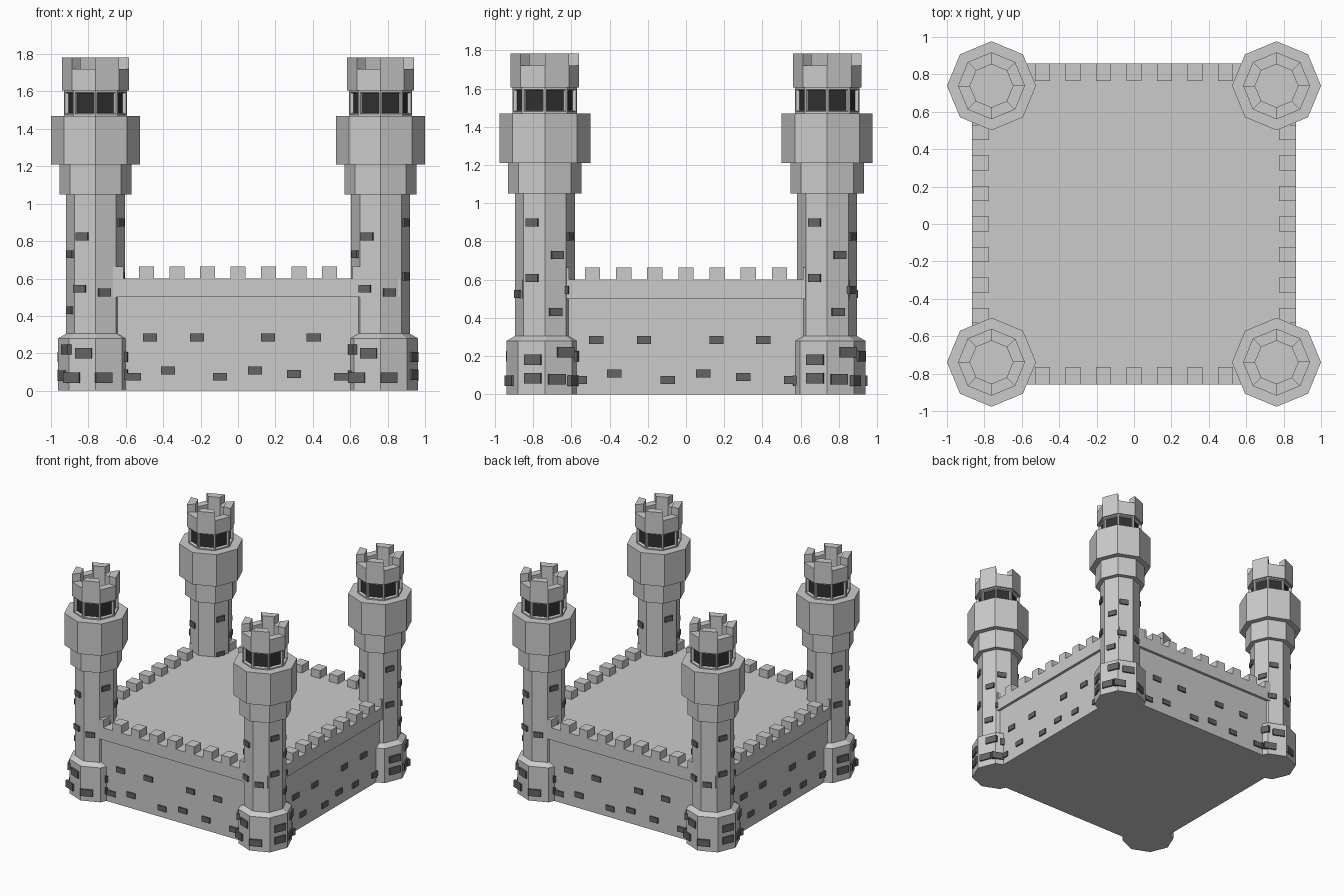
import bpy, bmesh, math
from mathutils import Matrix, Vector

if "Cube" in bpy.data.objects:
    bpy.data.objects.remove(bpy.data.objects["Cube"])

TX, TY = 0.762, 0.739            # tower centres
HX, HY = 0.866, 0.857            # parapet half sizes
C8 = math.cos(math.pi / 8)


def material(name, v):
    m = bpy.data.materials.new(name)
    m.diffuse_color = (v, v, v, 1)
    m.use_nodes = True
    m.node_tree.nodes["Principled BSDF"].inputs["Base Color"].default_value = m.diffuse_color
    return m


brick_mat = material("dark_brick", 0.13)
window_mat = material("window_dark", 0.03)


def make_mesh(name, bm, mats=()):
    bmesh.ops.recalc_face_normals(bm, faces=bm.faces[:])
    me = bpy.data.meshes.new(name)
    bm.to_mesh(me)
    bm.free()
    for m in mats:
        me.materials.append(m)
    return me


def place(name, me, loc=(0, 0, 0), rot=0):
    ob = bpy.data.objects.new(name, me)
    ob.location = loc
    ob.rotation_euler.z = rot
    bpy.context.collection.objects.link(ob)
    return ob


def box(bm, centre, size, angle=0):
    m = (Matrix.Rotation(angle, 4, 'Z') @ Matrix.Translation(centre)
         @ Matrix.Diagonal((*size, 1)))
    bmesh.ops.create_cube(bm, size=1, matrix=m)


def ring_pt(r, k, z):
    a = k * math.pi / 4
    return (r * math.cos(a), r * math.sin(a), z)


def lathe8(bm, profile):
    rings = [[bm.verts.new(ring_pt(r, k, z)) for k in range(8)] for r, z in profile]
    for a, b in zip(rings, rings[1:]):
        for k in range(8):
            n = (k + 1) % 8
            bm.faces.new((a[k], a[n], b[n], b[k]))
    bm.faces.new(rings[0][::-1])
    bm.faces.new(rings[-1])


# Tower body: eight-sided stepped profile with a hollow crown
def tower_mesh():
    bm = bmesh.new()
    lathe8(bm, [(0.2, 0), (0.2, 0.28), (0.157, 0.305), (0.157, 1.05),
                (0.193, 1.05), (0.193, 1.21), (0.238, 1.21), (0.238, 1.47),
                (0.168, 1.47), (0.168, 1.605), (0.179, 1.605), (0.179, 1.72),
                (0.115, 1.72), (0.115, 1.62)])
    bmesh.ops.recalc_face_normals(bm, faces=bm.faces[:])
    # Recessed windows around the lantern band
    band = [f for f in bm.faces
            if 1.5 < f.calc_center_median().z < 1.58 and abs(f.normal.z) < 0.1]
    bmesh.ops.inset_individual(bm, faces=band, thickness=0.014, depth=0)
    bmesh.ops.inset_individual(bm, faces=band, thickness=0.008, depth=-0.018)
    for f in band:
        f.material_index = 1
    return make_mesh("tower", bm, (None, window_mat))


# Crown merlons on every second side
def crown_mesh():
    bm = bmesh.new()
    for k in (0, 2, 4, 6):
        quad = [(0.179, k), (0.179, k + 1), (0.115, k + 1), (0.115, k)]
        lo = [bm.verts.new(ring_pt(r, j, 1.715)) for r, j in quad]
        hi = [bm.verts.new(ring_pt(r, j, 1.783)) for r, j in quad]
        bm.faces.new(lo[::-1])
        bm.faces.new(hi)
        for i in range(4):
            j = (i + 1) % 4
            bm.faces.new((lo[i], lo[j], hi[j], hi[i]))
    return make_mesh("tower_merlons", bm)


# Raised bricks on the tower: (side, offset along side, z) per half turn
def tower_brick_mesh():
    bm = bmesh.new()
    shaft = [(5, -0.015, 0.825), (5, -0.03, 0.545), (6, -0.01, 0.525),
             (7, -0.01, 0.90), (7, -0.01, 0.61), (4, 0.0, 0.43), (4, 0.01, 0.73)]
    base = [(5, 0.01, 0.2), (6, -0.03, 0.07), (5, -0.06, 0.07),
            (7, 0.01, 0.18), (7, 0.01, 0.085), (4, -0.01, 0.08), (4, 0.04, 0.22)]
    for turn in (0, 4):
        for rows, r, w, h in ((shaft, 0.157, 0.07, 0.042), (base, 0.2, 0.095, 0.055)):
            for side, off, z in rows:
                box(bm, (r * C8, off, z), (0.024, w, h),
                    (side + turn + 0.5) * math.pi / 4)
    return make_mesh("tower_bricks", bm, (brick_mat,))


tower, crown, bricks = tower_mesh(), crown_mesh(), tower_brick_mesh()
for side, sx in (("left", -1), ("right", 1)):
    for end, sy in (("front", -1), ("back", 1)):
        at = (sx * TX, sy * TY, 0)
        for part, me in (("tower", tower), ("tower_merlons", crown),
                         ("tower_bricks", bricks)):
            place(f"{end}_{side}_{part}", me, at)

# Keep: recessed lower walls under an overhanging parapet slab
bm = bmesh.new()
outline = [(-1, -1), (1, -1), (1, 1), (-1, 1)]
levels = []
for inset, z in ((0.022, 0), (0.022, 0.5), (0, 0.5), (0, 0.6)):
    levels.append([bm.verts.new((x * (HX - inset), y * (HY - inset), z))
                   for x, y in outline])
for a, b in zip(levels, levels[1:]):
    for i in range(4):
        j = (i + 1) % 4
        bm.faces.new((a[i], a[j], b[j], b[i]))
bm.faces.new(levels[0][::-1])
bm.faces.new(levels[-1])
place("keep_walls", make_mesh("keep_walls", bm))

# Battlements and raised wall bricks, one set per side
wall_bricks = [(-0.47, 0.285), (-0.22, 0.285), (0.16, 0.285), (0.405, 0.285),
               (-0.555, 0.075), (-0.375, 0.108), (-0.095, 0.075),
               (0.09, 0.108), (0.3, 0.09), (0.55, 0.075)]
for i, name in enumerate(("front", "right", "back", "left")):
    half = HY if i % 2 == 0 else HX
    rot = i * math.pi / 2
    bm = bmesh.new()
    for k in range(-4, 5):
        box(bm, (k * 0.163, -half + 0.046, 0.628), (0.08, 0.092, 0.07))
    place(name + "_battlements", make_mesh(name + "_battlements", bm), rot=rot)
    bm = bmesh.new()
    for x, z in wall_bricks:
        box(bm, (x, -half + 0.022, z), (0.075, 0.022, 0.042))
    place(name + "_wall_bricks",
          make_mesh(name + "_wall_bricks", bm, (brick_mat,)), rot=rot)
